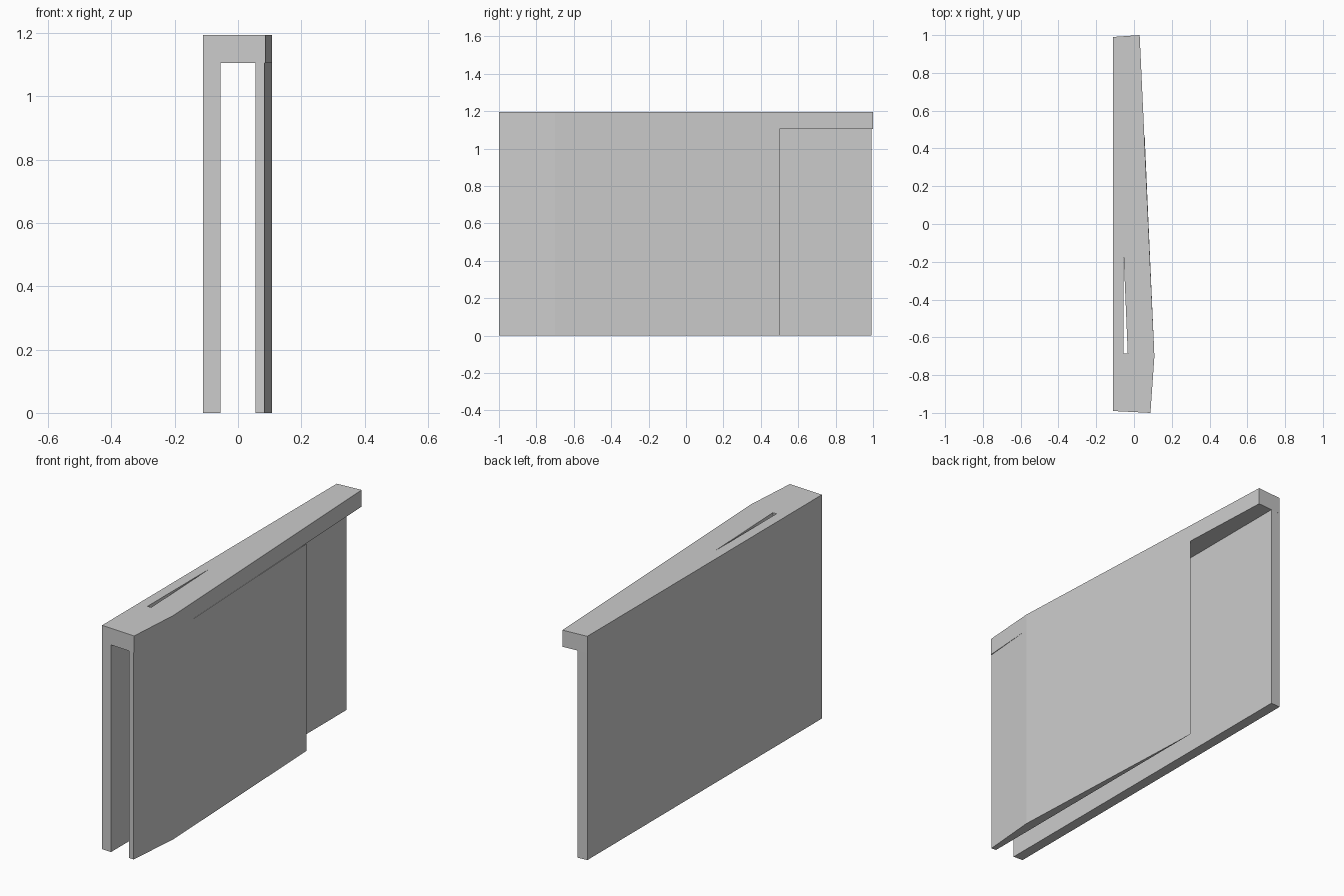
import bpy, bmesh

if "Cube" in bpy.data.objects:
    bpy.data.objects.remove(bpy.data.objects["Cube"])


def prism(name, loops, z0, z1):
    """Extrude a plan outline (plus optional hole loops) from z0 to z1."""
    bm = bmesh.new()
    for loop in loops:
        vs = [bm.verts.new((x, y, z0)) for x, y in loop]
        for a, b in zip(vs, vs[1:] + vs[:1]):
            bm.edges.new((a, b))
    bmesh.ops.triangle_fill(bm, edges=bm.edges[:], use_beauty=True)
    ext = bmesh.ops.extrude_face_region(bm, geom=bm.faces[:], use_keep_orig=True)
    top = [g for g in ext["geom"] if isinstance(g, bmesh.types.BMVert)]
    bmesh.ops.translate(bm, verts=top, vec=(0, 0, z1 - z0))
    bmesh.ops.recalc_face_normals(bm, faces=bm.faces[:])
    mesh = bpy.data.meshes.new(name)
    bm.to_mesh(mesh)
    bm.free()
    obj = bpy.data.objects.new(name, mesh)
    bpy.context.collection.objects.link(obj)
    return obj


UNDER, TOP = 1.106, 1.195
LEFT, INNER = -0.11, 0.055

# Top slab with its narrow tapered slit
slab = [(LEFT, -0.99), (0.087, -1.0), (0.108, -0.7), (0.03, 1.0), (LEFT, 0.99)]
slit = [(-INNER, -0.685), (-0.033, -0.685), (-INNER, -0.16)]
prism("top_slab", [slab, slit], UNDER, TOP)

# Straight full-length side wall
prism("straight_wall", [[(LEFT, -0.99), (-INNER, -0.993), (-INNER, 0.993), (LEFT, 0.99)]], 0, UNDER)

# Angled side wall tapering to a point toward the back
prism("tapered_wall", [[(INNER, -0.998), (0.083, -1.0), (0.108, -0.7), (INNER, 0.5)]], 0, UNDER)
